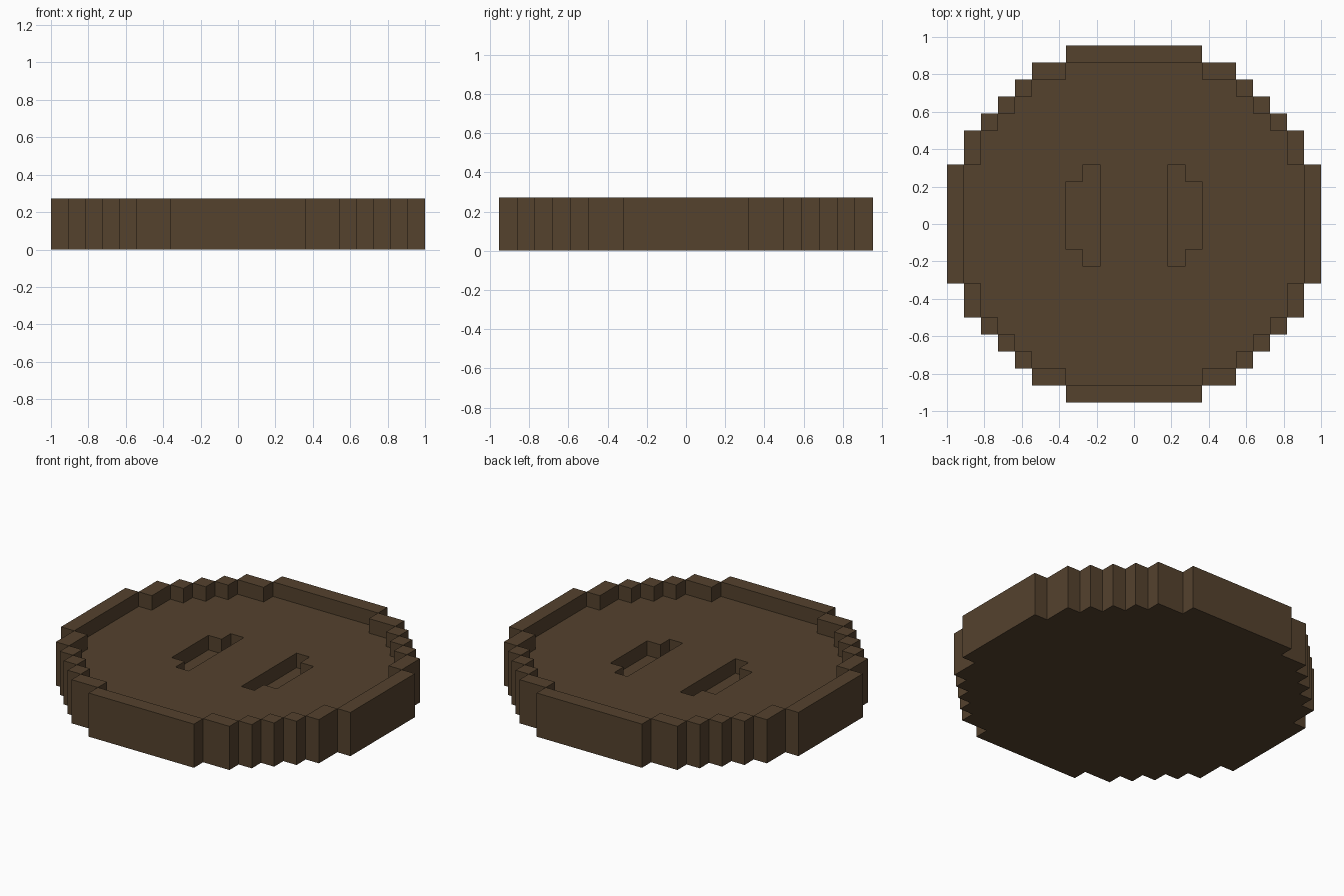
import bpy, bmesh, math

if "Cube" in bpy.data.objects:
    bpy.data.objects.remove(bpy.data.objects["Cube"])

U = 1 / 11          # one block
BANDS = [(3.5, 11), (5.5, 10), (6.5, 9), (7.5, 8), (8.5, 7), (9.5, 6), (10.5, 4)]
FLOOR = [(3.5, 10), (5.5, 9), (6.5, 8), (7.5, 7), (8.5, 6), (9.5, 4)]


def inside(x, y, bands):
    """True inside a stepped disc given as (half depth, half width) bands."""
    return any(abs(y) < d and abs(x) < w for d, w in bands)


def height(x, y):
    """Block height of the button at a cell centre."""
    if not inside(x, y, BANDS):
        return 0
    if not inside(x, y, FLOOR):
        return 3                                  # raised rim
    a = abs(x)
    slot = (2 < a < 3 and -2.5 < y < 3.5) or (3 < a < 4 and -1.5 < y < 2.5)
    return 1 if slot else 2                       # slots sunk in the plate


brown = bpy.data.materials.new("dark brown")
brown.diffuse_color = (0.090, 0.054, 0.027, 1)
brown.use_nodes = True
brown.node_tree.nodes["Principled BSDF"].inputs["Base Color"].default_value = brown.diffuse_color

bm = bmesh.new()


def face(*pts):
    bm.faces.new([bm.verts.new((x * U, y * U, z * U)) for x, y, z in pts])


for i in range(-11, 11):
    for j in range(-10, 11):
        cx, cy = i + 0.5, j
        h = height(cx, cy)
        if not h:
            continue
        c = [(cx - .5, cy - .5), (cx + .5, cy - .5), (cx + .5, cy + .5), (cx - .5, cy + .5)]
        # top and underside
        face(*[(x, y, h) for x, y in c])
        face(*[(x, y, 0) for x, y in reversed(c)])
        # walls down to lower neighbours
        for k, (dx, dy) in enumerate([(0, -1), (1, 0), (0, 1), (-1, 0)]):
            n = height(cx + dx, cy + dy)
            if n < h:
                p, q = c[k], c[(k + 1) % 4]
                face((*p, n), (*q, n), (*q, h), (*p, h))

# merge blocks into clean flat faces
bmesh.ops.remove_doubles(bm, verts=bm.verts, dist=1e-4)
bmesh.ops.dissolve_limit(bm, angle_limit=math.radians(1), verts=bm.verts, edges=bm.edges)

mesh = bpy.data.meshes.new("stepped_disc")
bm.to_mesh(mesh)
bm.free()
mesh.materials.append(brown)
bpy.context.collection.objects.link(bpy.data.objects.new("stepped_disc", mesh))
